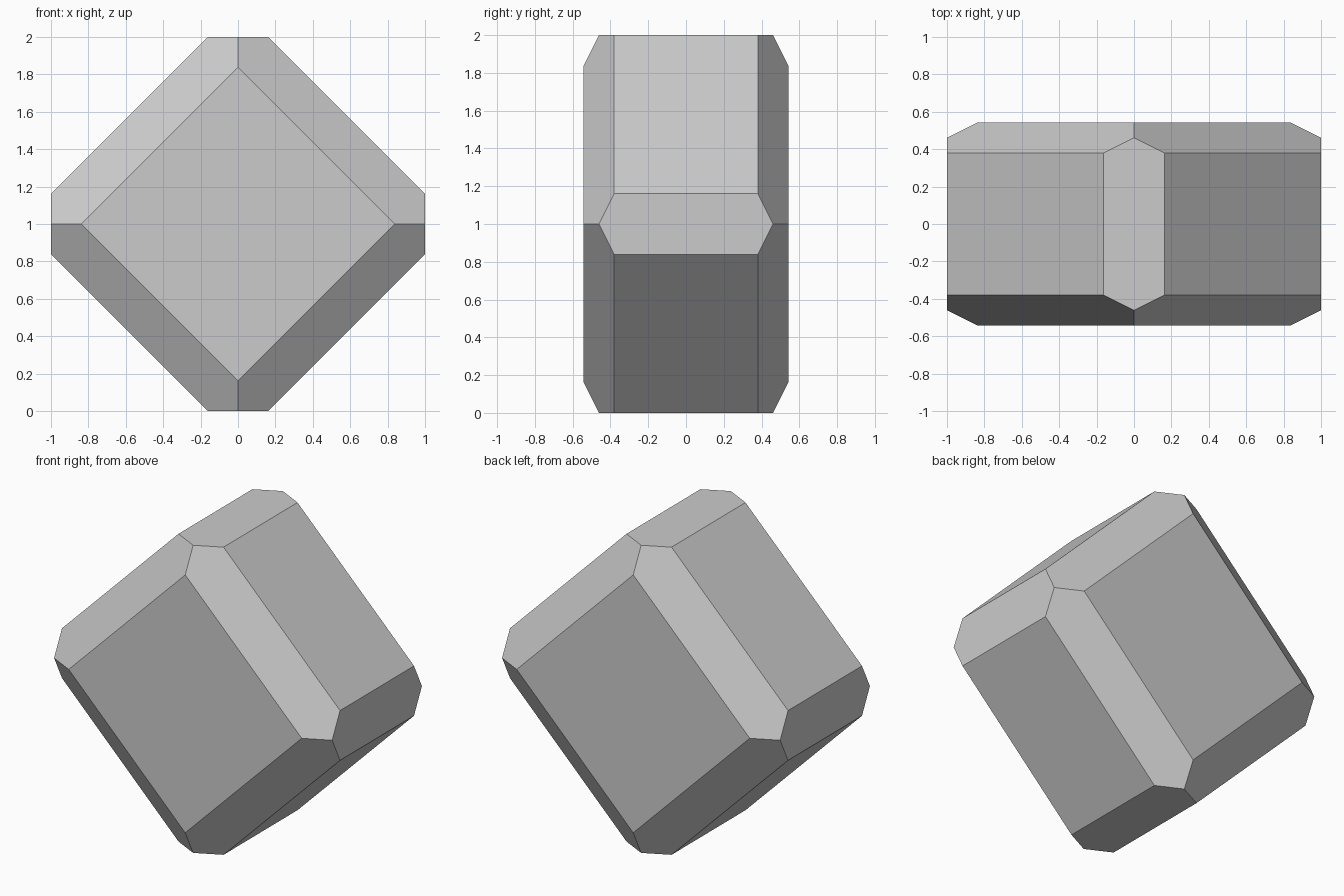
import bpy
import bmesh
import math
from itertools import product

old = bpy.data.objects.get("Cube")
if old:
    bpy.data.objects.remove(old, do_unlink=True)

RADIUS = 1.0     # half diagonal of the block
DEPTH = 0.542    # half thickness
CUT = 0.162      # chamfer size


def make_material(name, color):
    mat = bpy.data.materials.new(name)
    mat.use_nodes = True
    mat.diffuse_color = color
    mat.node_tree.nodes["Principled BSDF"].inputs["Base Color"].default_value = color
    return mat


# Corner points of a block stood on edge, with every edge chamfered
points = set()
for sx, sy, sz in product((-1, 1), repeat=3):
    for u, w, y in ((RADIUS - CUT, 0, DEPTH),
                    (RADIUS, 0, DEPTH - CUT / 2),
                    (RADIUS, CUT, DEPTH - CUT)):
        points.add((sx * u, sy * y, RADIUS + sz * w))
        points.add((sx * w, sy * y, RADIUS + sz * u))

# Wrap the points in flat faces and merge the coplanar triangles
bm = bmesh.new()
for p in sorted(points):
    bm.verts.new(p)
bmesh.ops.convex_hull(bm, input=bm.verts[:])
bmesh.ops.dissolve_limit(bm, angle_limit=math.radians(1),
                         verts=bm.verts[:], edges=bm.edges[:])
bmesh.ops.recalc_face_normals(bm, faces=bm.faces[:])

mesh = bpy.data.meshes.new("chamfered_block")
bm.to_mesh(mesh)
bm.free()
mesh.materials.append(make_material("light grey", (0.6, 0.6, 0.6, 1)))
block = bpy.data.objects.new("chamfered_block", mesh)
bpy.context.collection.objects.link(block)
